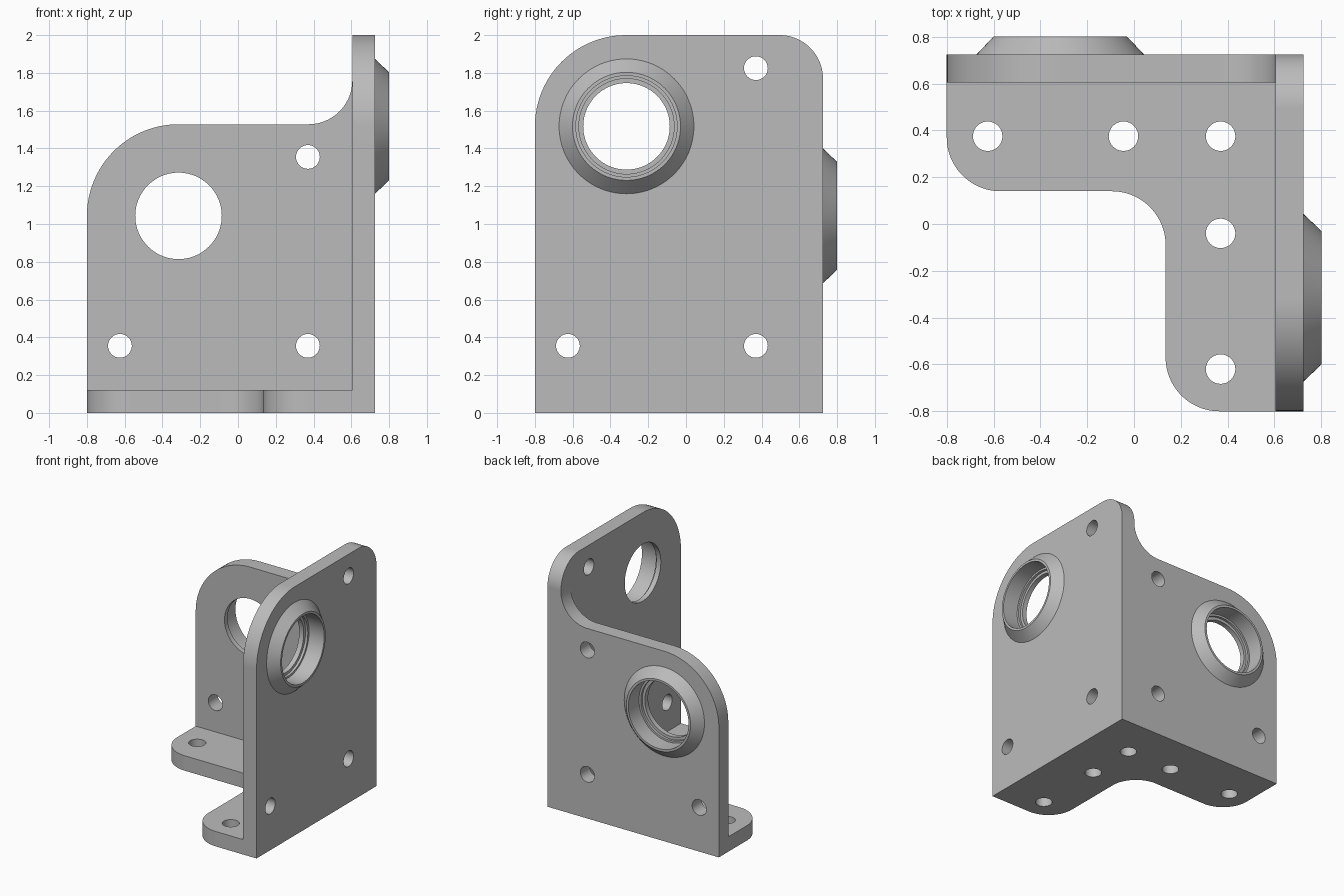
import bpy, bmesh
from math import cos, sin, pi
from mathutils import Vector

cube = bpy.data.objects.get("Cube")
if cube:
    bpy.data.objects.remove(cube, do_unlink=True)

grey = bpy.data.materials.new("machined_grey")
grey.use_nodes = True
GREY = (0.5, 0.5, 0.5, 1)
grey.diffuse_color = GREY
grey.node_tree.nodes["Principled BSDF"].inputs["Base Color"].default_value = GREY

# Each plane maps an outline point (a, b) and a depth h to space
PLANES = {
    "base": lambda a, b, h: (a, b, h),
    "back": lambda a, b, h: (a, h, b),
    "side": lambda a, b, h: (h, a, b),
}


def finish(name, bm):
    bmesh.ops.recalc_face_normals(bm, faces=bm.faces)
    mesh = bpy.data.meshes.new(name)
    bm.to_mesh(mesh)
    bm.free()
    mesh.materials.append(grey)
    obj = bpy.data.objects.new(name, mesh)
    bpy.context.collection.objects.link(obj)
    return obj


def stack(name, loops, plane):
    """Skin a closed solid through loops of (a, b, h) points."""
    bm = bmesh.new()
    rings = [[bm.verts.new(PLANES[plane](*p)) for p in loop] for loop in loops]
    for low, high in zip(rings, rings[1:]):
        for i in range(len(low)):
            bm.faces.new((low[i - 1], low[i], high[i], high[i - 1]))
    bm.faces.new(rings[0])
    bm.faces.new(rings[-1])
    return finish(name, bm)


def rounded(corners, steps=24):
    """Outline of square corners (a, b, radius), convex or concave."""
    out = []
    for i, (a, b, r) in enumerate(corners):
        p = Vector((a, b))
        if not r:
            out.append(p)
            continue
        u = (Vector(corners[i - 1][:2]) - p).normalized()
        v = (Vector(corners[(i + 1) % len(corners)][:2]) - p).normalized()
        c = p + (u + v) * r
        for k in range(steps + 1):
            t = k / steps * pi / 2
            out.append(c - r * (v * cos(t) + u * sin(t)))
    return out


def plate(name, plane, corners, lo, hi):
    pts = rounded(corners)
    return stack(name, [[(p.x, p.y, h) for p in pts] for h in (lo, hi)], plane)


def turned(name, plane, centre, profile, sides=80):
    """Revolved solid from (radius, depth) pairs."""
    a, b = centre
    angles = [2 * pi * k / sides for k in range(sides)]
    return stack(name, [[(a + r * cos(t), b + r * sin(t), h) for t in angles]
                        for r, h in profile], plane)


def combine(target, tool, operation):
    mod = target.modifiers.new(operation.lower(), "BOOLEAN")
    mod.operation, mod.solver, mod.object = operation, "EXACT", tool
    bpy.ops.object.select_all(action="DESELECT")
    bpy.context.view_layer.objects.active = target
    target.select_set(True)
    bpy.ops.object.modifier_apply(modifier=mod.name)
    bpy.data.objects.remove(tool, do_unlink=True)


LO, IN, MID, OUT, TOP = -0.8, 0.605, 0.665, 0.725, 0.8

# Tall side wall, shorter back wall with a swept shoulder, L-shaped foot
bracket = plate("corner_bracket", "side", [
    (LO, 0, 0), (OUT, 0, 0), (OUT, 2, 0.23), (LO, 2, 0.483)], IN, OUT)
back = plate("back_wall", "back", [
    (LO, 0, 0), (MID, 0, 0), (MID, 1.76, 0), (IN, 1.76, 0),
    (IN, 1.528, 0.232 - 1e-4), (LO, 1.528, 0.485)], IN, OUT)
foot = plate("base_flange", "base", [
    (LO, MID, 0), (LO, 0.14, 0.23), (0.135, 0.14, 0.23),
    (0.135, LO, 0.23), (MID, LO, 0), (MID, MID, 0)], 0, 0.12)
combine(bracket, back, "UNION")
combine(bracket, foot, "UNION")

# Conical bearing bosses with stepped bores
BORES = {"side": (-0.315, 1.517), "back": (-0.315, 1.043)}
for plane, centre in BORES.items():
    boss = turned("bearing_boss", plane, centre,
                  [(0.357, MID), (0.357, OUT), (0.286, TOP)])
    combine(bracket, boss, "UNION")
    bore = turned("bore_cutter", plane, centre, [
        (0.229, 0.5), (0.229, 0.645), (0.252, 0.645), (0.252, 0.665),
        (0.268, 0.665), (0.268, 0.9)])
    combine(bracket, bore, "DIFFERENCE")

# Screw holes
HOLES = {
    "base": [(-0.625, 0.375), (-0.045, 0.375), (0.37, 0.375), (0.37, -0.04), (0.37, -0.62)],
    "side": [(0.37, 1.825), (-0.625, 0.355), (0.37, 0.355)],
    "back": [(0.37, 1.355), (-0.625, 0.355), (0.37, 0.355)],
}
for plane, centres in HOLES.items():
    lo, hi = (-0.1, 0.2) if plane == "base" else (0.5, 0.9)
    for centre in centres:
        drill = turned("drill", plane, centre, [(0.063, lo), (0.063, hi)], 32)
        combine(bracket, drill, "DIFFERENCE")

# Smooth curved walls, crisp machined edges
bpy.ops.object.select_all(action="DESELECT")
bracket.select_set(True)
bpy.context.view_layer.objects.active = bracket
bpy.ops.object.shade_smooth_by_angle(angle=pi / 6)
weighted = bracket.modifiers.new("weighted_normals", "WEIGHTED_NORMAL")
weighted.keep_sharp = True
